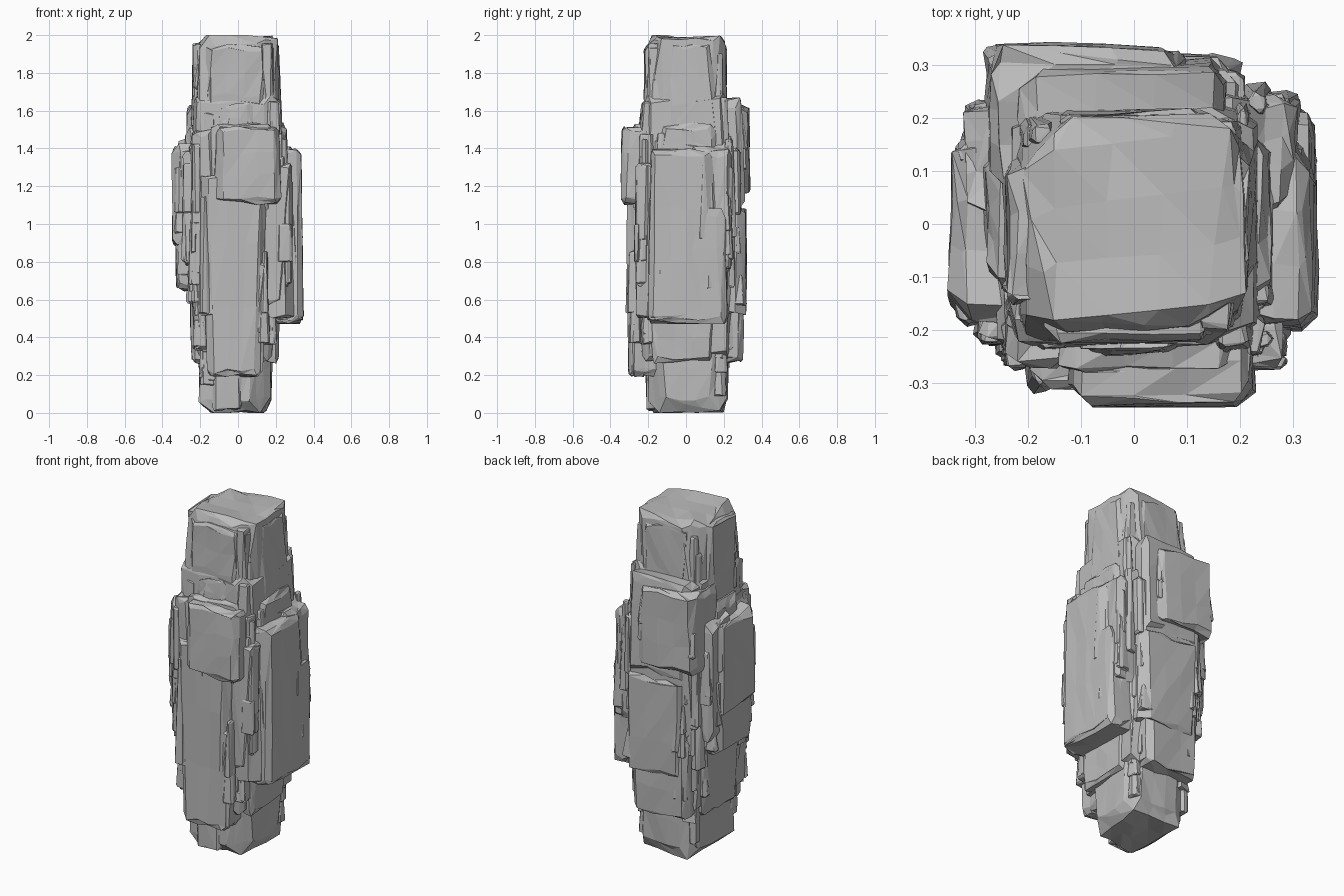
import bpy
import bmesh
import random
from mathutils import Matrix, Vector

random.seed(8)
cube = bpy.data.objects.get("Cube")
if cube:
    bpy.data.objects.remove(cube, do_unlink=True)

stone = bpy.data.materials.new("grey_stone")
stone.use_nodes = True
colour = (0.5, 0.5, 0.5, 1)
stone.diffuse_color = colour
stone.node_tree.nodes["Principled BSDF"].inputs["Base Color"].default_value = colour


def chunk(bm, xs, ys, zs, bottom=1.0, top=1.0, chip=0.03, turn=0.03):
    """Convex cleaved block: tapered, slightly turned, all edges chipped away."""
    centre = Vector((sum(xs) / 2, sum(ys) / 2, sum(zs) / 2))
    size = Vector((xs[1] - xs[0], ys[1] - ys[0], zs[1] - zs[0]))
    spin = Matrix.Rotation(random.uniform(-turn, turn), 3, "Z")
    verts = []
    for x in (-0.5, 0.5):
        for y in (-0.5, 0.5):
            for z in (-0.5, 0.5):
                s = bottom if z < 0 else top
                corner = Vector((x * size.x * s, y * size.y * s, z * size.z))
                inward = Vector([-2 * d for d in (x, y, z)])
                cut = [min(chip * random.uniform(0.4, 1.8), size[k] * 0.35) for k in range(3)]
                # two points on the vertical edge's chamfer, one on the cap
                for a, b, c in ((1, 0, 0.6), (0, 1, 0.6), (0.6, 0.5, 0)):
                    p = corner + Vector((inward.x * cut[0] * a, inward.y * cut[1] * b,
                                         inward.z * cut[2] * c))
                    for k in range(3):
                        p[k] += inward[k] * chip * random.uniform(-0.08, 0.2)
                    verts.append(bm.verts.new(centre + spin @ p))
    hull = bmesh.ops.convex_hull(bm, input=verts)
    loose = {g for g in hull["geom_interior"] + hull["geom_unused"]
             if isinstance(g, bmesh.types.BMVert)}
    bmesh.ops.delete(bm, geom=list(loose), context="VERTS")


def roughen(bm, floor, ceiling):
    """Break long edges and nudge the points for ragged, faceted cleavage."""
    long_edges = [e for e in bm.edges if e.calc_length() > 0.12]
    bmesh.ops.subdivide_edges(bm, edges=long_edges, cuts=2, use_grid_fill=True)
    bmesh.ops.triangulate(bm, faces=bm.faces)
    for v in bm.verts:
        v.co.x += random.uniform(-0.004, 0.004)
        v.co.y += random.uniform(-0.004, 0.004)
        v.co.z = min(max(v.co.z + random.uniform(-0.014, 0.014), floor), ceiling)


def slab(name, xs, ys, zs, bottom=1.0, top=1.0, chip=0.03, sides="", shards=5):
    """Main block plus thin cleaved splinters along the edges of exposed sides."""
    bm = bmesh.new()
    chunk(bm, xs, ys, zs, bottom, top, chip)
    roughen(bm, max(zs[0] - 0.01, 0), min(zs[1] + 0.01, 2))
    height = zs[1] - zs[0]
    for side in sides:
        along, across = (ys, xs) if side in "LR" else (xs, ys)
        out = 1 if side in "LB" else -1
        face = across[1] if out > 0 else across[0]
        for _ in range(shards):
            t = random.choice((random.uniform(0.04, 0.22), random.uniform(0.78, 0.96)))
            mid = along[0] + (along[1] - along[0]) * t
            half = random.uniform(0.015, 0.045)
            span = (max(mid - half, along[0]), min(mid + half, along[1]))
            low = zs[0] + height * random.uniform(0.02, 0.5)
            tall = (low, min(low + height * random.uniform(0.25, 0.6), zs[1] - 0.01))
            lift = random.uniform(-0.018, 0.003)
            depth = tuple(sorted((face - out * 0.08, face + out * lift)))
            box = (depth, span) if side in "LR" else (span, depth)
            chunk(bm, *box, tall, top=random.uniform(0.5, 0.95), chip=0.012, turn=0.25)
    bmesh.ops.recalc_face_normals(bm, faces=bm.faces)
    mesh = bpy.data.meshes.new(name)
    bm.to_mesh(mesh)
    bm.free()
    mesh.materials.append(stone)
    obj = bpy.data.objects.new(name, mesh)
    bpy.context.collection.objects.link(obj)


# Central column (sides: F front, B back, L model left +x, R model right -x)
slab("foot", (-.205, .175), (-.205, .23), (0, .6), .98, 1, .07, "FBLR", 4)
slab("foot_front_plate", (-.14, .02), (-.212, -.1), (.02, .5), chip=.02)
slab("lower_core", (-.235, .205), (-.24, .255), (.28, .8), .97, 1.05, .06, "FBLR")
slab("middle_core", (-.27, .27), (-.26, .27), (.55, 1.46), .94, .96, .07, "FBLR", 7)
slab("shoulder_core", (-.255, .245), (-.245, .235), (1.2, 1.68), 1, .93, .055, "FBLR", 6)
slab("head", (-.22, .215), (-.21, .21), (1.4, 2.0), 1.06, .97, .065, "FBLR", 6)
slab("head_right_plate", (-.245, -.1), (-.15, .13), (1.5, 1.96), 1, .95, .03, "R", 5)
slab("head_left_plate", (.1, .225), (-.12, .16), (1.45, 1.95), 1.1, .95, .03, "L", 5)
slab("head_front_plate", (-.17, .14), (-.222, -.1), (1.55, 1.94), 1, .98, .02)
slab("head_back_plate", (-.15, .17), (.1, .218), (1.5, 1.94), 1, .95, .03, "B", 3)
slab("head_front_ledge", (-.11, .1), (-.25, -.1), (1.4, 1.63), 1, .9, .03)

# Front slabs
slab("front_upper_block", (-.125, .225), (-.345, -.1), (1.11, 1.51), 1, .97, .03)
slab("front_block_backing", (-.15, .2), (-.28, -.1), (1.05, 1.53), 1, .97, .03, "F")
slab("front_hanging_chip", (-.07, 0), (-.31, -.1), (1.0, 1.25), chip=.015)
slab("front_main_panel", (-.205, .165), (-.317, -.2), (.2, 1.26), .76, .96, .025, "F", 5)
slab("front_panel_backing", (-.15, .135), (-.29, -.1), (.2, .8), .96, 1.15, .03, "F", 3)
slab("front_right_strip", (-.25, -.1), (-.275, -.05), (.75, 1.5), 1, .95, .03, "FR", 4)
slab("front_right_lower_strip", (-.24, -.08), (-.25, 0), (.33, .85), .93, 1.05, .03, "FR", 3)
slab("front_left_strip", (.1, .29), (-.275, -.05), (.57, 1.32), .9, .95, .04, "FL", 5)

# Slabs on the model's left
slab("left_lower_panel", (.1, .345), (-.2, .22), (.48, 1.08), 1, .97, .035, "L", 3)
slab("left_main_panel", (.12, .345), (-.205, .165), (.49, 1.39), 1, .94, .04, "L", 4)
slab("left_front_corner", (.15, .3), (-.265, 0), (.5, 1.15), 1, .92, .04, "L", 3)
slab("left_back_corner", (.1, .315), (0, .25), (.75, 1.4), .95, .95, .045, "LB", 4)
slab("left_foot_panel", (.05, .215), (-.18, .145), (.27, .6), 1, 1.1, .03, "L", 3)
slab("left_shoulder", (.1, .265), (-.16, .17), (1.25, 1.53), 1, .93, .04, "L", 3)

# Slabs on the model's right
slab("right_main_panel", (-.35, -.1), (-.19, .17), (.88, 1.42), .98, .98, .04, "R", 6)
slab("right_lower_panel", (-.33, -.1), (-.17, .19), (.65, 1.1), .98, 1, .04, "R", 4)
slab("right_front_corner", (-.30, -.1), (-.23, 0), (.78, 1.38), .95, .95, .04, "FR", 4)
slab("right_back_corner", (-.325, -.1), (0, .24), (.75, 1.45), .95, .93, .05, "RB", 4)
slab("right_foot_panel", (-.25, -.05), (-.15, .18), (.26, .75), .95, 1.1, .035, "R", 4)
slab("right_shoulder", (-.29, -.1), (-.13, .17), (1.25, 1.5), 1, .93, .04, "R", 3)

# Back slabs
slab("back_upper_block", (-.28, .1), (.05, .338), (1.17, 1.62), 1, .97, .035, "B", 4)
slab("back_upper_ledge", (-.23, .18), (.05, .305), (1.1, 1.66), 1, .95, .035, "B", 4)
slab("back_main_panel", (-.2, .2), (.05, .32), (.52, 1.08), .98, 1, .035, "B", 5)
slab("back_middle_panel", (-.24, .21), (.05, .3), (.75, 1.4), .95, .98, .045, "B", 6)
slab("back_lower_panel", (-.21, .16), (.05, .305), (.27, .75), .96, 1, .03, "B", 3)
